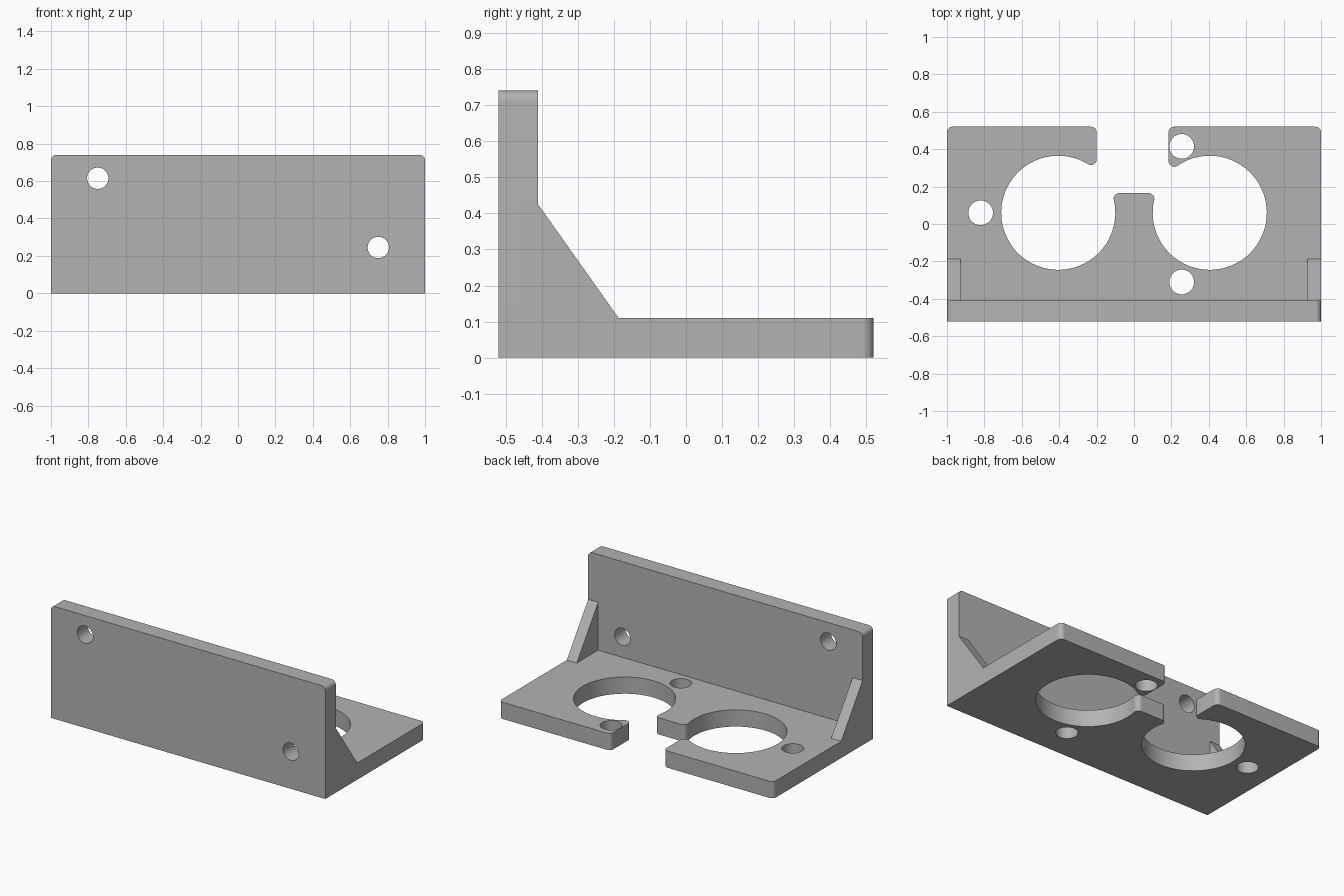
import bpy, bmesh
from math import sin, cos, pi, atan2, sqrt, radians, ceil
from mathutils import Matrix

cube = bpy.data.objects.get("Cube")
if cube:
    bpy.data.objects.remove(cube, do_unlink=True)

HALF, DEPTH, THICK, HEIGHT = 1.0, 0.52, 0.11, 0.74
FRONT_IN = -0.41            # inner face of the upright plate
ROUND = 0.03                # all rounded corners
BORE_X, BORE_Y, BORE_R = 0.405, 0.06, 0.305

grey = bpy.data.materials.new("plain grey")
grey.use_nodes = True
GREY = (0.45, 0.45, 0.45, 1)
grey.diffuse_color = GREY
grey.node_tree.nodes["Principled BSDF"].inputs["Base Color"].default_value = GREY


def arc(cx, cy, r, start, end):
    n = max(6, ceil(abs(end - start) / radians(5)))
    return [(cx + r * cos(start + (end - start) * i / n),
             cy + r * sin(start + (end - start) * i / n)) for i in range(n + 1)]


def finish(name, bm):
    bmesh.ops.recalc_face_normals(bm, faces=bm.faces)
    mesh = bpy.data.meshes.new(name)
    bm.to_mesh(mesh)
    bm.free()
    mesh.materials.append(grey)
    ob = bpy.data.objects.new(name, mesh)
    bpy.context.collection.objects.link(ob)
    return ob


def prism(name, points, place, depth):
    """Extrude a 2D outline; place maps (u, v, w) to x, y, z."""
    bm = bmesh.new()
    face = bm.faces.new([bm.verts.new(place(u, v, 0)) for u, v in points])
    ext = bmesh.ops.extrude_face_region(bm, geom=[face])
    move = place(0, 0, depth)
    zero = place(0, 0, 0)
    bmesh.ops.translate(bm, verts=[g for g in ext["geom"] if isinstance(g, bmesh.types.BMVert)],
                        vec=[a - b for a, b in zip(move, zero)])
    return finish(name, bm)


def combine(target, other, operation):
    mod = target.modifiers.new(operation, "BOOLEAN")
    mod.operation, mod.solver, mod.object = operation, "EXACT", other
    bpy.context.view_layer.objects.active = target
    bpy.ops.object.modifier_apply(modifier=mod.name)
    bpy.data.objects.remove(other, do_unlink=True)


def drill(target, x, y, z, r, upright):
    bm = bmesh.new()
    turn = Matrix.Rotation(pi / 2, 4, "X") if upright else Matrix()
    bmesh.ops.create_cone(bm, cap_ends=True, segments=48, radius1=r, radius2=r,
                          depth=0.3, matrix=Matrix.Translation((x, y, z)) @ turn)
    cutter = finish("hole_cutter", bm)
    cutter.hide_render = True
    combine(target, cutter, "DIFFERENCE")


# Base outline: two open bores, rounded fingers and a central tongue
reach = BORE_R + ROUND


def finger(side, edge):
    """Centre of a finger tip rounding and its angle seen from the bore."""
    cx = edge + side * ROUND
    dx = cx - side * BORE_X
    dy = sqrt(reach ** 2 - dx ** 2)
    return cx, BORE_Y + dy, atan2(dy, dx)


RIGHT_EDGE, LEFT_EDGE = 0.185, -0.2
rx, ry, ra = finger(1, RIGHT_EDGE)
lx, ly, la = finger(-1, LEFT_EDGE)
ty = 0.165 - ROUND
tdx = sqrt(reach ** 2 - (ty - BORE_Y) ** 2)
tx, ta = BORE_X - tdx, atan2(ty - BORE_Y, tdx)
top = DEPTH - ROUND

outline = [(-HALF, -DEPTH), (HALF, -DEPTH)]
outline += arc(HALF - ROUND, top, ROUND, 0, pi / 2)
outline += arc(RIGHT_EDGE + ROUND, top, ROUND, pi / 2, pi)
outline += arc(rx, ry, ROUND, pi, pi + ra)
outline += arc(BORE_X, BORE_Y, BORE_R, ra, -pi - ta)[1:]
outline += arc(tx, ty, ROUND, -ta, pi / 2)[1:]
outline += arc(-tx, ty, ROUND, pi / 2, pi + ta)
outline += arc(-BORE_X, BORE_Y, BORE_R, ta, la - 2 * pi)[1:]
outline += arc(lx, ly, ROUND, pi + la, 2 * pi)[1:]
outline += arc(LEFT_EDGE - ROUND, top, ROUND, 0, pi / 2)
outline += arc(ROUND - HALF, top, ROUND, pi / 2, pi)
bracket = prism("mounting_bracket", outline, lambda u, v, w: (u, v, w), THICK)

# Upright plate with rounded top corners
plate = [(-HALF, 0), (HALF, 0)]
plate += arc(HALF - ROUND, HEIGHT - ROUND, ROUND, 0, pi / 2)
plate += arc(ROUND - HALF, HEIGHT - ROUND, ROUND, pi / 2, pi)
upright = prism("upright_plate", plate, lambda u, v, w: (u, w - DEPTH, v), FRONT_IN + DEPTH)
combine(bracket, upright, "UNION")

# Triangular gussets at both ends, set into the plates
rib = [(-0.45, 0.05), (-0.187, 0.05), (-0.187, THICK), (FRONT_IN, 0.425), (-0.45, 0.425)]
for side in (-1, 1):
    gusset = prism("gusset", rib, lambda u, v, w: (side * (HALF - w), u, v), 0.073)
    combine(bracket, gusset, "UNION")

# Screw holes
for x, y in ((0.255, 0.415), (-0.82, 0.06), (0.255, -0.31)):
    drill(bracket, x, y, THICK / 2, 0.066, False)
for x, z in ((-0.75, 0.615), (0.75, 0.245)):
    drill(bracket, x, (FRONT_IN - DEPTH) / 2, z, 0.057, True)

bpy.ops.object.select_all(action="DESELECT")
bracket.select_set(True)
bpy.context.view_layer.objects.active = bracket
bpy.ops.object.shade_smooth_by_angle(angle=radians(30))
